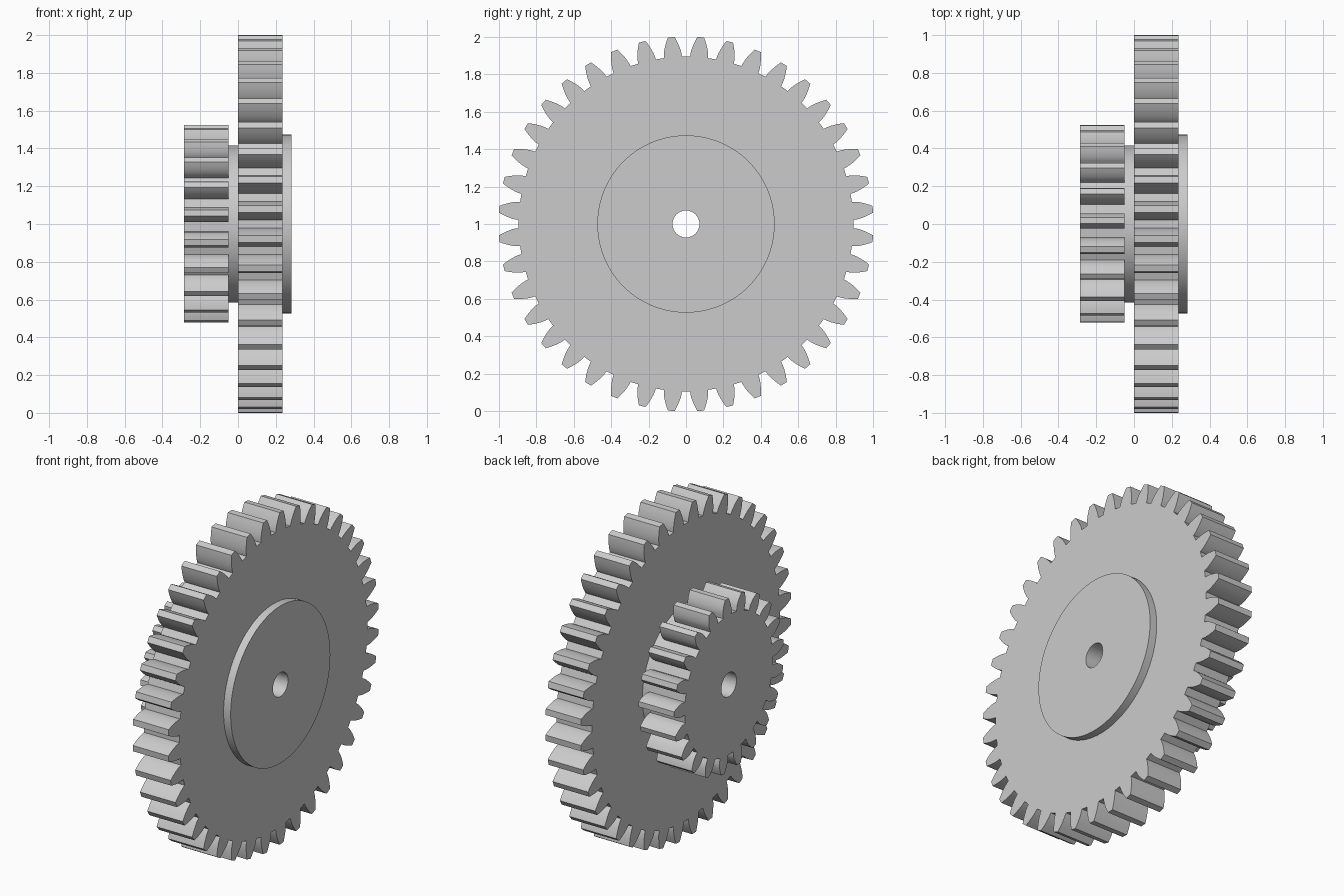
import bpy
import bmesh
from math import sin, cos, tan, acos, pi, radians
from mathutils import Vector

cube = bpy.data.objects.get("Cube")
if cube:
    bpy.data.objects.remove(cube, do_unlink=True)

AXLE_RADIUS = 0.072
AXIS_HEIGHT = 1.0

steel = bpy.data.materials.new("plain grey")
steel.use_nodes = True
grey = (0.6, 0.6, 0.6, 1)
steel.diffuse_color = grey
steel.node_tree.nodes["Principled BSDF"].inputs["Base Color"].default_value = grey


def circle(radius, count=96):
    return [(radius, 2 * pi * i / count) for i in range(count)]


def gear_outline(teeth, tip, steps=6):
    """Involute gear as (radius, angle) points, with a gap centred on 45 degrees."""
    module = 2 * tip / (teeth + 2)
    pitch_radius = module * teeth / 2
    root = pitch_radius - 1.25 * module
    pressure = radians(20)
    base = pitch_radius * cos(pressure)
    start = max(base, root)

    def half_angle(r):
        a = acos(min(1, base / r))
        return pi / (2 * teeth) + tan(pressure) - pressure - (tan(a) - a)

    radii = [start + (tip - start) * i / steps for i in range(steps + 1)]
    flank = [(r, half_angle(r)) for r in radii]
    if root < base:
        flank.insert(0, (root, half_angle(base)))
    pitch = 2 * pi / teeth
    points = []
    for i in range(teeth):
        centre = pi / 4 + pitch * (i + 0.5)
        points += [(r, centre - h) for r, h in flank]
        points += [(r, centre + h) for r, h in reversed(flank)]
    return points


def bored_part(name, outline, x0, x1):
    """Extrude an outline with an axle hole along the x axis."""
    bm = bmesh.new()
    edges = []
    for loop in (outline, circle(AXLE_RADIUS, 48)):
        verts = [bm.verts.new((x0, r * cos(a), r * sin(a))) for r, a in loop]
        edges += [bm.edges.new((v, verts[i - 1])) for i, v in enumerate(verts)]
    bmesh.ops.triangle_fill(bm, use_beauty=True, edges=edges)
    side = bmesh.ops.extrude_face_region(bm, geom=bm.faces[:], use_keep_orig=True)
    moved = [v for v in side["geom"] if isinstance(v, bmesh.types.BMVert)]
    bmesh.ops.translate(bm, vec=Vector((x1 - x0, 0, 0)), verts=moved)
    bmesh.ops.recalc_face_normals(bm, faces=bm.faces[:])
    mesh = bpy.data.meshes.new(name)
    bm.to_mesh(mesh)
    bm.free()
    mesh.materials.append(steel)
    obj = bpy.data.objects.new(name, mesh)
    obj.location.z = AXIS_HEIGHT
    bpy.context.collection.objects.link(obj)
    bpy.ops.object.select_all(action="DESELECT")
    obj.select_set(True)
    bpy.context.view_layer.objects.active = obj
    bpy.ops.object.shade_smooth_by_angle(angle=radians(30))
    return obj


# Toothed wheels
bored_part("large_gear", gear_outline(40, 1.002), 0.0, 0.236)
bored_part("small_gear", gear_outline(21, 0.523), -0.286, -0.05)

# Plain round collars, sunk slightly into the gears
bored_part("spacer_hub", circle(0.415), -0.06, 0.01)
bored_part("outer_boss", circle(0.474), 0.226, 0.283)
